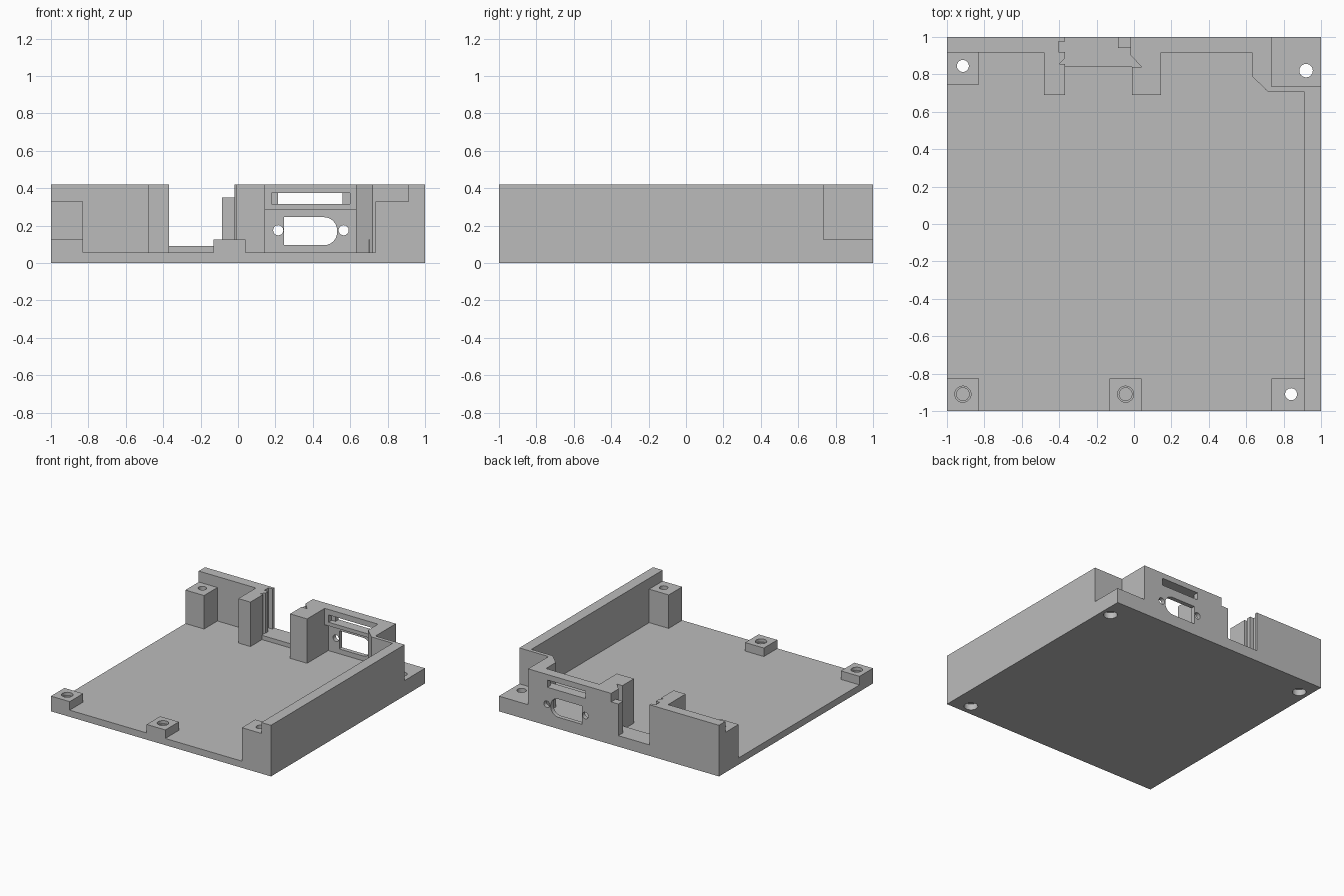
import bpy, bmesh, math
from mathutils import Matrix

cube = bpy.data.objects.get("Cube")
if cube:
    bpy.data.objects.remove(cube, do_unlink=True)

grey = bpy.data.materials.new("plain grey")
grey.use_nodes = True
grey.diffuse_color = (0.5, 0.5, 0.5, 1)
grey.node_tree.nodes["Principled BSDF"].inputs["Base Color"].default_value = (0.5, 0.5, 0.5, 1)

TOP, FLOOR, SILL, LOW, MID = 0.42, 0.055, 0.09, 0.125, 0.33


def finish(name, bm):
    bmesh.ops.recalc_face_normals(bm, faces=bm.faces)
    mesh = bpy.data.meshes.new(name)
    bm.to_mesh(mesh)
    bm.free()
    mesh.materials.append(grey)
    ob = bpy.data.objects.new(name, mesh)
    bpy.context.scene.collection.objects.link(ob)
    return ob


def prism(name, points, z0, z1):
    bm = bmesh.new()
    face = bm.faces.new([bm.verts.new((x, y, z0)) for x, y in points])
    up = bmesh.ops.extrude_face_region(bm, geom=[face])["geom"]
    bmesh.ops.translate(bm, vec=(0, 0, z1 - z0), verts=[v for v in up if isinstance(v, bmesh.types.BMVert)])
    return finish(name, bm)


def box(name, x0, x1, y0, y1, z0, z1):
    return prism(name, [(x0, y0), (x1, y0), (x1, y1), (x0, y1)], z0, z1)


def rod(name, x, y, z, radius, depth, along_y=False):
    bm = bmesh.new()
    turn = Matrix.Rotation(math.pi / 2, 4, "X") if along_y else Matrix()
    bmesh.ops.create_cone(bm, cap_ends=True, segments=32, radius1=radius, radius2=radius,
                          depth=depth, matrix=Matrix.Translation((x, y, z)) @ turn)
    return finish(name, bm)


def combine(target, tools, operation):
    for tool in tools:
        mod = target.modifiers.new(tool.name, "BOOLEAN")
        mod.operation, mod.solver, mod.object = operation, "EXACT", tool
        tool.hide_render = True
    bpy.context.view_layer.update()
    shape = target.evaluated_get(bpy.context.evaluated_depsgraph_get())
    mesh = bpy.data.meshes.new_from_object(shape)
    target.modifiers.clear()
    target.data = mesh
    for tool in tools:
        bpy.data.objects.remove(tool, do_unlink=True)


# Floor plate, standoffs and walls
case = box("case", -1, 1, -1, 1, 0, FLOOR)
solids = [
    box("front_right_standoff", -1, -0.83, -1, -0.825, 0, LOW),
    box("front_middle_standoff", -0.13, 0.04, -1, -0.825, 0, LOW),
    box("front_left_standoff", 0.735, 0.95, -1, -0.825, 0, MID),
    box("back_right_standoff", -1, -0.83, 0.745, 1, 0, MID),
    box("back_left_foot", 0.7, 1, 0.72, 1, 0, LOW),
    box("opening_sill", -0.4, 0.06, 0.84, 1, 0, SILL),
    box("opening_tab", -0.085, -0.015, 0.94, 1, 0, 0.35),
    prism("right_back_wall", [(-1, 1), (-1, 0.918), (-0.48, 0.918), (-0.48, 0.69),
                              (-0.37, 0.69), (-0.37, 1)], 0, TOP),
    prism("left_wall", [(-0.02, 1), (-0.02, 0.905), (0.04, 0.84), (-0.01, 0.84), (-0.01, 0.69),
                        (0.145, 0.69), (0.145, 0.918), (0.63, 0.918), (0.63, 0.79), (0.72, 0.705),
                        (0.912, 0.705), (0.912, -1), (1, -1), (1, 0.735), (0.735, 0.735),
                        (0.735, 1)], 0, TOP),
]
combine(case, solids, "UNION")

# Screw holes with counterbores from below, and two blind holes
cutters = []
for x, y, r in [(-0.915, 0.845, 0.032), (0.92, 0.82, 0.036), (0.84, -0.91, 0.032)]:
    cutters += [rod("screw_hole", x, y, 0.2, r, 0.6), rod("counterbore", x, y, 0, 0.052, 0.1)]
for x in (-0.915, -0.045):
    cutters += [rod("blind_hole", x, -0.91, 0.09, 0.034, 0.12), rod("hole_rim", x, -0.91, LOW, 0.043, 0.05)]

# Guide grooves beside the opening
cutters += [
    box("guide_slot", -0.405, -0.36, 0.92, 0.975, SILL, 0.5),
    prism("guide_notch", [(-0.36, 0.855), (-0.4, 0.855), (-0.37, 0.885), (-0.36, 0.895)], SILL, 0.5),
]

# Connector panel: thinned wall, slot, socket opening and two screw holes
cutters += [
    box("panel_recess", 0.145, 0.63, 0.9, 0.965, FLOOR, 0.285),
    box("slot_pocket", 0.18, 0.6, 0.9, 0.96, 0.315, 0.375),
    box("slot", 0.215, 0.56, 0.9, 1.1, 0.315, 0.375),
    rod("panel_hole", 0.215, 1, 0.175, 0.027, 0.2, True),
    rod("panel_hole", 0.565, 1, 0.175, 0.027, 0.2, True),
]
outline = [(0.245, 0.095)]
for side, start in ((0.165, -90), (0.175, 0)):
    for i in range(7):
        a = math.radians(start + 15 * i)
        outline.append((0.46 + 0.07 * math.cos(a), side + 0.07 * math.sin(a)))
outline.append((0.245, 0.245))
socket = prism("socket_opening", outline, -1.1, -0.9)
socket.data.transform(Matrix.Rotation(math.pi / 2, 4, "X"))
cutters.append(socket)
combine(case, cutters, "DIFFERENCE")

# Smooth bores, crisp edges
bpy.ops.object.select_all(action="DESELECT")
bpy.context.view_layer.objects.active = case
case.select_set(True)
bpy.ops.object.shade_smooth_by_angle(angle=math.radians(20))
